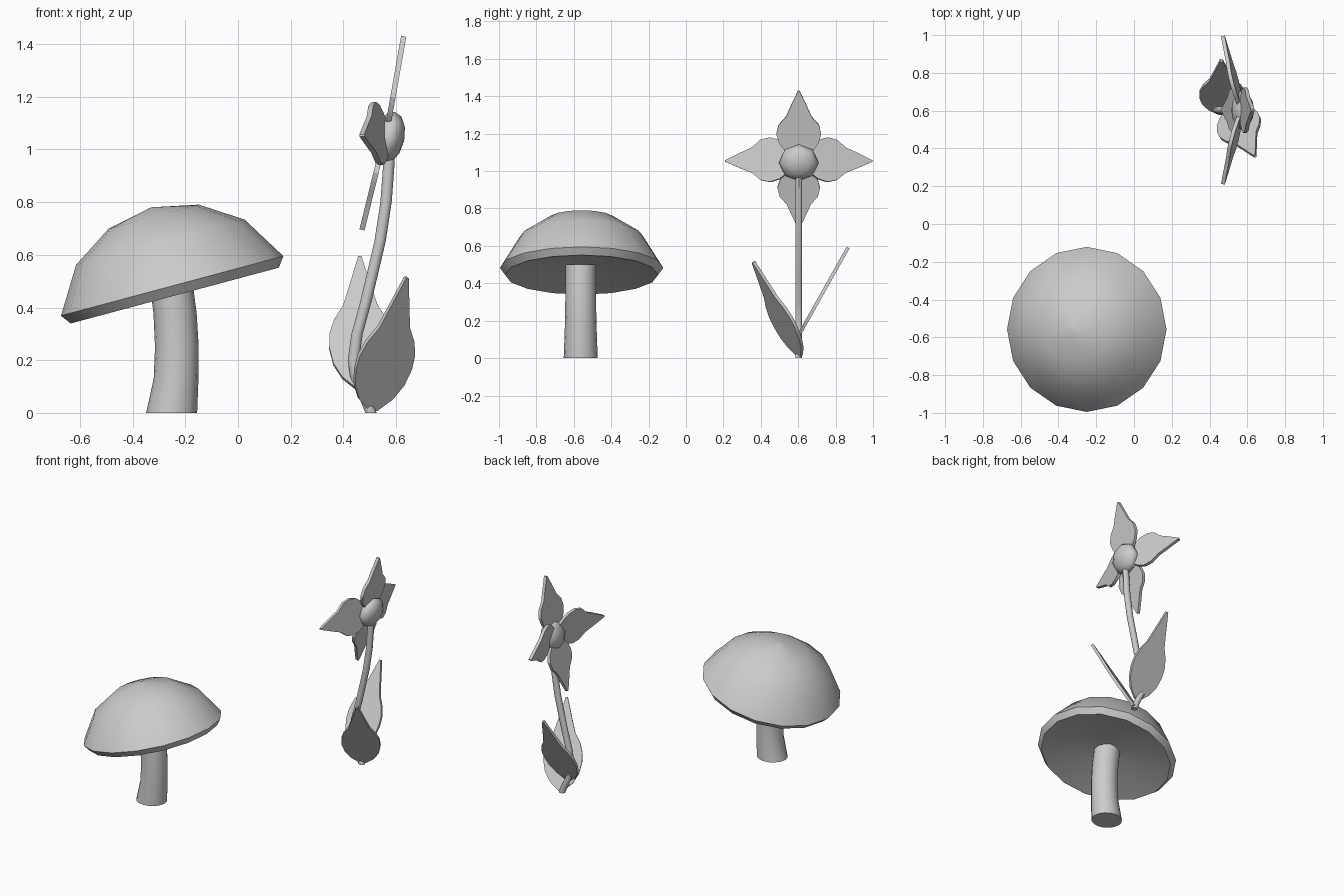
import bpy, bmesh, math
from mathutils import Vector, Matrix

if "Cube" in bpy.data.objects:
    bpy.data.objects.remove(bpy.data.objects["Cube"])


def finish(name, bm, angle=40):
    bmesh.ops.recalc_face_normals(bm, faces=bm.faces)
    me = bpy.data.meshes.new(name)
    bm.to_mesh(me)
    bm.free()
    ob = bpy.data.objects.new(name, me)
    bpy.context.collection.objects.link(ob)
    bpy.ops.object.select_all(action='DESELECT')
    ob.select_set(True)
    bpy.context.view_layer.objects.active = ob
    bpy.ops.object.shade_smooth_by_angle(angle=math.radians(angle))
    return ob


def loft(name, rings, sides, matrix=Matrix(), angle=40):
    """Stack of horizontal rings (x, y, z, rx, ry), capped at both ends."""
    bm = bmesh.new()
    loops = []
    for x, y, z, rx, ry in rings:
        loops.append([bm.verts.new((x + rx * math.cos(2 * math.pi * i / sides),
                                    y + ry * math.sin(2 * math.pi * i / sides), z))
                      for i in range(sides)])
    for a, b in zip(loops, loops[1:]):
        for i in range(sides):
            j = (i + 1) % sides
            bm.faces.new((a[i], a[j], b[j], b[i]))
    for end in (loops[0], loops[-1]):
        bmesh.ops.poke(bm, faces=[bm.faces.new(end)])
    bm.transform(matrix)
    return finish(name, bm, angle)


def blade(name, profile, base, tip, side, thickness):
    """Flat leaf: profile of (distance, half width) laid from base toward tip."""
    base = Vector(base)
    along = (Vector(tip) - base).normalized()
    side = Vector(side)
    side = (side - along * side.dot(along)).normalized()
    up = along.cross(side) * thickness / 2
    outline = [(d, w) for d, w in profile] + [(d, -w) for d, w in reversed(profile)]
    bm = bmesh.new()
    top, low = [[bm.verts.new(base + along * d + side * w + up * s) for d, w in outline]
                for s in (1, -1)]
    n, m = len(outline), len(profile)
    for i in range(n):
        j = (i + 1) % n
        bm.faces.new((top[i], top[j], low[j], low[i]))
    for vs in (top, low):
        for i in range(m - 1):
            bm.faces.new((vs[i], vs[i + 1], vs[n - 2 - i], vs[n - 1 - i]))
    return finish(name, bm, 30)


# Mushroom stalk
loft("mushroom_stalk", [(-0.252, -0.563, 0, 0.097, 0.091), (-0.235, -0.563, 0.13, 0.085, 0.086),
                        (-0.232, -0.563, 0.25, 0.083, 0.083), (-0.239, -0.563, 0.38, 0.082, 0.082),
                        (-0.255, -0.563, 0.50, 0.082, 0.082)], 16)

# Tilted cap: shallow hollow underside, bevelled rim, rounded dome
cap = [(0.11, 0.01), (0.409, -0.038), (0.437, 0), (0.331, 0.172), (0.177, 0.272), (0.004, 0.308)]
tilt = Matrix.Translation((-0.25, -0.558, 0.482)) @ Matrix.Rotation(math.radians(-15), 4, 'Y')
loft("mushroom_cap", [(0, 0, z, r, r) for r, z in cap], 16, tilt, 50)

# Flower stem
path = [(0.505, 0), (0.485, 0.05), (0.45, 0.12), (0.438, 0.2), (0.452, 0.3), (0.485, 0.42),
        (0.539, 0.65), (0.562, 0.80), (0.573, 0.95), (0.575, 1.04)]
loft("flower_stem", [(x, 0.603, z, 0.0215, 0.019) for x, z in path], 10)

# Flower centre: flattened low-poly ball facing +x
bm = bmesh.new()
bmesh.ops.create_uvsphere(bm, u_segments=8, v_segments=6, radius=1)
bm.transform(Matrix.Translation((0.575, 0.603, 1.045)) @ Matrix.Rotation(math.radians(102), 4, 'Y')
             @ Matrix.Diagonal((0.1, 0.106, 0.057, 1)))
finish("flower_centre", bm, 60)

# Petals: upper, lower and two swept back at the sides
petal = [(0.02, 0.03), (0.06, 0.075), (0.10, 0.105), (0.15, 0.12), (0.20, 0.108),
         (0.245, 0.068), (0.30, 0.044), (0.385, 0.004)]
blade("petal_upper", petal, (0.562, 0.603, 1.05), (0.629, 0.603, 1.43), (0, 1, 0), 0.02)
blade("petal_lower", [(d * 0.95, w * 0.95) for d, w in petal],
      (0.558, 0.603, 1.05), (0.472, 0.603, 0.70), (0, 1, 0), 0.02)
for label, s in (("front", -1), ("back", 1)):
    blade("petal_" + label, [(d * 1.05, w) for d, w in petal],
          (0.568, 0.603, 1.065), (0.470, 0.603 + s * 0.395, 1.053), (-0.124, 0, 0.99), 0.02)

# Leaves
leaf = [(0, 0.018), (0.05, 0.072), (0.11, 0.105), (0.18, 0.12), (0.24, 0.118),
        (0.30, 0.1), (0.36, 0.066), (0.44, 0.043), (0.575, 0.006)]
blade("leaf_front", leaf, (0.51, 0.61, 0.012), (0.64, 0.36, 0.515), (0.887, 0.461, 0), 0.018)
blade("leaf_back", leaf, (0.468, 0.585, 0.09), (0.462, 0.88, 0.615), (1, 0, 0), 0.018)
